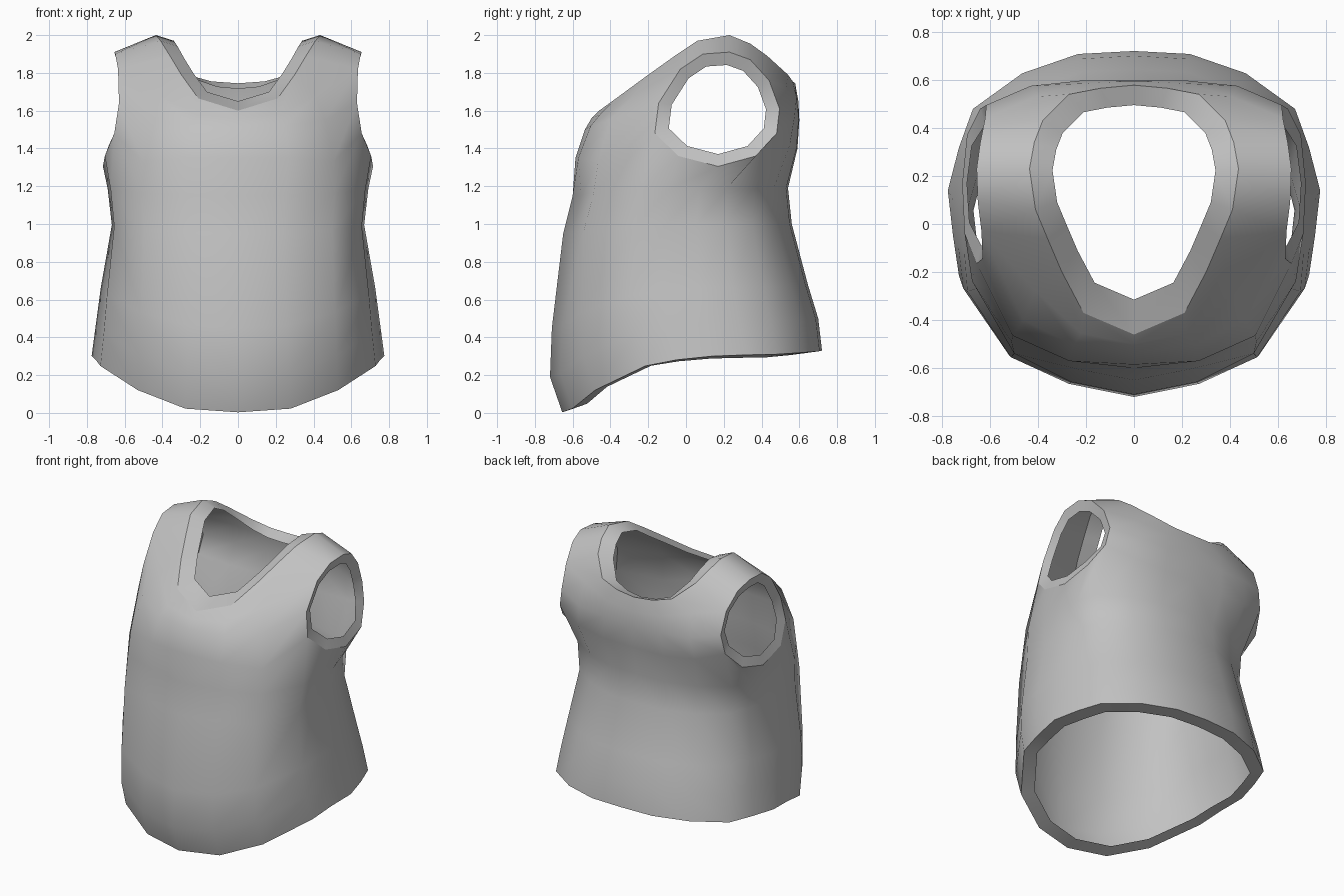
import bpy, bmesh
from mathutils import Vector

if "Cube" in bpy.data.objects:
    bpy.data.objects.remove(bpy.data.objects["Cube"])

HEM_WIDTH = 0.088

# Cross-section of the right half, front centre to back centre: x, y, hem rise
TEMPLATE = [(0, -1, 0), (.36, -.93, .06), (.685, -.77, .36), (.94, -.42, .75),
            (.972, -.2, .85), (1, .06, .91), (.94, .35, .93), (.865, .61, .94),
            (.6, .85, .97), (.3, .98, .99), (0, 1, 1)]
# Torso rings: half width, front y, back y, front z, back z, front corner fullness
RINGS = [(.775, -.655, .72, .003, .33, 1.0), (.752, -.72, .70, .19, .50, 1.01),
         (.727, -.71, .645, .45, .68, 1.03), (.668, -.65, .56, .95, 1.0, 1.09),
         (.69, -.60, .54, 1.15, 1.19, 1.08)]
# Chest, passing under the armhole
CHEST = [(0, -.585, 1.35), (.27, -.57, 1.35), (.505, -.465, 1.33), (.655, -.165, 1.48),
         (.705, -.04, 1.36), (.715, .17, 1.305), (.695, .37, 1.36), (.64, .48, 1.48),
         (.45, .55, 1.42), (.23, .585, 1.40), (0, .59, 1.40)]
# Level of the armhole sides (the gap is the opening)
ARM = [(0, -.535, 1.5), (.25, -.505, 1.52), (.46, -.40, 1.55), (.63, -.145, 1.64),
       None, None, None, (.615, .495, 1.61),
       (.43, .575, 1.57), (.22, .597, 1.56), (0, .60, 1.55)]
# Upper chest, passing over the armhole
SHOULDER = [(0, -.50, 1.56), (.22, -.455, 1.58), (.41, -.28, 1.68), (.635, -.03, 1.82),
            (.65, .09, 1.90), (.655, .23, 1.91), (.64, .34, 1.87), (.62, .44, 1.76),
            (.41, .53, 1.72), (.21, .585, 1.67), (0, .595, 1.65)]
# Neckline
NECK = [(0, -.46, 1.60), (.21, -.37, 1.665), (.30, -.20, 1.79), (.36, -.06, 1.89),
        (.41, .06, 1.97), (.435, .23, 2.0), (.415, .34, 1.955), (.38, .43, 1.89),
        (.27, .54, 1.79), (.14, .565, 1.755), (0, .578, 1.745)]


def ring(w, front, back, zf, zb, full):
    c = (front + back) / 2 + .07
    pts = []
    for i, (tx, ty, k) in enumerate(TEMPLATE):
        q = {2: full, 3: full ** .5}.get(i, 1)
        y = c + ty * (c - front if ty < 0 else back - c)
        pts.append((tx * w * q, y * q, zf + k * (zb - zf)))
    return pts


rows = [ring(*r) for r in RINGS] + [CHEST, ARM, SHOULDER, NECK]
chest, top = len(RINGS), len(rows) - 1

# Cloth of the right half
bm = bmesh.new()
grid = [[bm.verts.new(p) if p else None for p in row] for row in rows]
for r in range(top):
    for c in range(len(TEMPLATE) - 1):
        if r in (chest, chest + 1) and 3 <= c <= 6:
            continue  # armhole
        bm.faces.new((grid[r][c], grid[r][c + 1], grid[r + 1][c + 1], grid[r + 1][c]))
bm.normal_update()
open_loops = [e.link_loops[0] for e in bm.edges
              if e.is_boundary and max(v.co.x for v in e.verts) > 1e-4]
open_edges = [(l.vert, l.link_loop_next.vert) for l in open_loops]

# Inner line of the turned-in bands at hem, armhole and neckline
inner = {}
for r, row in enumerate(grid):
    for c, v in enumerate(row):
        if v is None:
            continue
        x, y, z = v.co
        if r == top:
            dz = .05 - .08 * min(1, (y + .46) / .46)
            inner[v] = Vector((x * .78, .2 + (y - .2) * .78, z + dz))
        elif chest <= r < top and 3 <= c <= 7:
            inner[v] = Vector((x - .02, .17 + (y - .17) * .78, 1.6 + (z - 1.6) * .78))
        elif r == 0:
            n = v.normal.copy()
            if x < 1e-4:
                n.x = 0
                n.normalize()
            inner[v] = v.co - n * HEM_WIDTH
inner = {v: bm.verts.new(p) for v, p in inner.items()}

# Turned-in bands, with a crisp fold
for a, b in open_edges:
    bm.faces.new((b, a, inner[a], inner[b]))
for f in bm.faces:
    f.smooth = True
for a, b in open_edges:
    bm.edges.get((a, b)).smooth = False

mesh = bpy.data.meshes.new("vest")
bm.to_mesh(mesh)
bm.free()
vest = bpy.data.objects.new("vest", mesh)
bpy.context.collection.objects.link(vest)

grey = bpy.data.materials.new("grey cloth")
grey.diffuse_color = (.54, .54, .54, 1)
grey.use_nodes = True
grey.node_tree.nodes["Principled BSDF"].inputs["Base Color"].default_value = grey.diffuse_color
mesh.materials.append(grey)

# Left half
bpy.context.view_layer.objects.active = vest
vest.select_set(True)
mirror = vest.modifiers.new("mirror", 'MIRROR')
mirror.use_clip = True
mirror.merge_threshold = .001
bpy.ops.object.modifier_apply(modifier="mirror")
